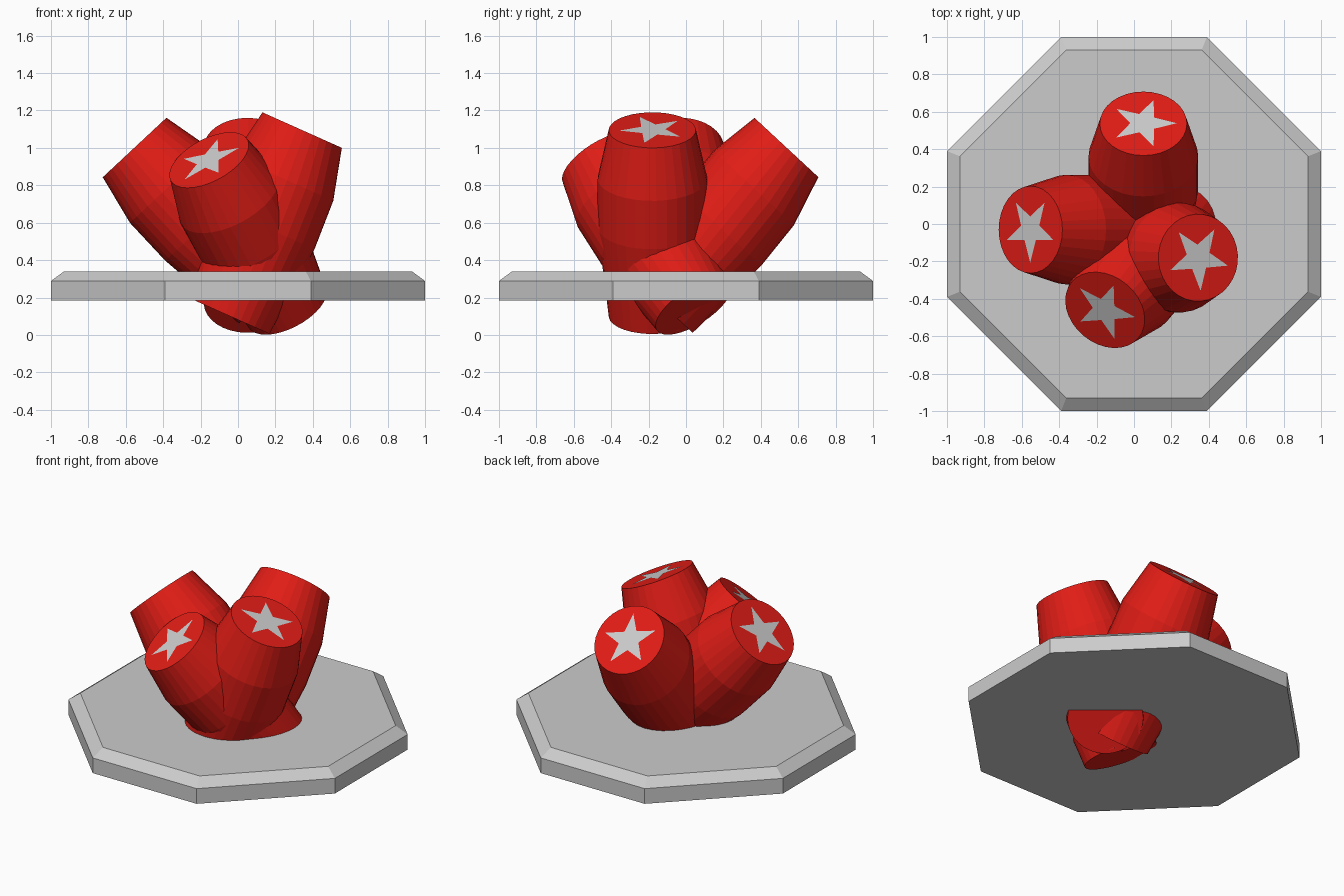
import bpy, bmesh, math
from mathutils import Vector

if "Cube" in bpy.data.objects:
    bpy.data.objects.remove(bpy.data.objects["Cube"])

red = bpy.data.materials.new("red_paint")
red.diffuse_color = (0.75, 0.012, 0.008, 1)
red.use_nodes = True
red.node_tree.nodes["Principled BSDF"].inputs["Base Color"].default_value = red.diffuse_color


def loft(name, rings, mat=None):
    """Closed solid through a list of equal-sized rings of points."""
    bm = bmesh.new()
    loops = [[bm.verts.new(p) for p in ring] for ring in rings]
    n = len(loops[0])
    for a, b in zip(loops, loops[1:]):
        for i in range(n):
            j = (i + 1) % n
            bm.faces.new((a[i], a[j], b[j], b[i]))
    if len(loops) > 1:
        bm.faces.new(loops[0][::-1])
    bm.faces.new(loops[-1])
    if len(loops) > 1:
        bmesh.ops.recalc_face_normals(bm, faces=bm.faces)
    me = bpy.data.meshes.new(name)
    bm.to_mesh(me)
    bm.free()
    if mat:
        me.materials.append(mat)
    ob = bpy.data.objects.new(name, me)
    bpy.context.collection.objects.link(ob)
    return ob


def octagon(r, h, z):
    pts = [(r, -h), (r, h), (h, r), (-h, r), (-r, h), (-r, -h), (-h, -r), (h, -r)]
    return [(x, y, z) for x, y in pts]


# Octagonal base plate with a chamfered top edge
loft("base_plate", [octagon(1, 0.39, 0.185), octagon(1, 0.39, 0.288),
                    octagon(0.93, 0.362, 0.34)])

# Barrel profile: (fraction of length from the top cap, radius)
PROFILE = [(1, 0.233), (0.52, 0.293), (0.26, 0.293), (0, 0.233)]
SIDES = 32


def barrel(name, top, bottom, normal, star_dir):
    top, bottom = Vector(top), Vector(bottom)
    n = Vector(normal).normalized()
    u = Vector(star_dir)
    u = (u - n * u.dot(n)).normalized()
    v = n.cross(u)

    def point(c, r, a):
        return c + r * (math.cos(a) * u + math.sin(a) * v)

    loft(name, [[point(top.lerp(bottom, t), r, 2 * math.pi * i / SIDES)
                 for i in range(SIDES)] for t, r in PROFILE], red)
    # Grey five-pointed star lying on the top cap
    loft(name + "_star", [[point(top + n * 0.003, 0.07 if i % 2 else 0.178,
                                 math.pi * i / 5) for i in range(10)]])


# Four leaning barrels crossing through the plate
barrel("back_barrel", (0.05, 0.537, 1.002), (0.05, -0.135, 0.17),
       (0, 0.68, 0.733), (1, 0, 0))
barrel("left_barrel", (-0.553, -0.03, 1.002), (0.175, -0.03, 0.222),
       (-0.682, 0, 0.731), (0, -1, 0))
barrel("right_barrel", (0.343, -0.18, 1.095), (-0.043, -0.18, 0.1),
       (0.408, 0, 0.913), (0.08, -1, 0))
barrel("front_barrel", (-0.155, -0.46, 0.935), (0.263, 0.04, 0.15),
       (-0.41, -0.49, 0.77), (0.16, -0.03, 0.053))
